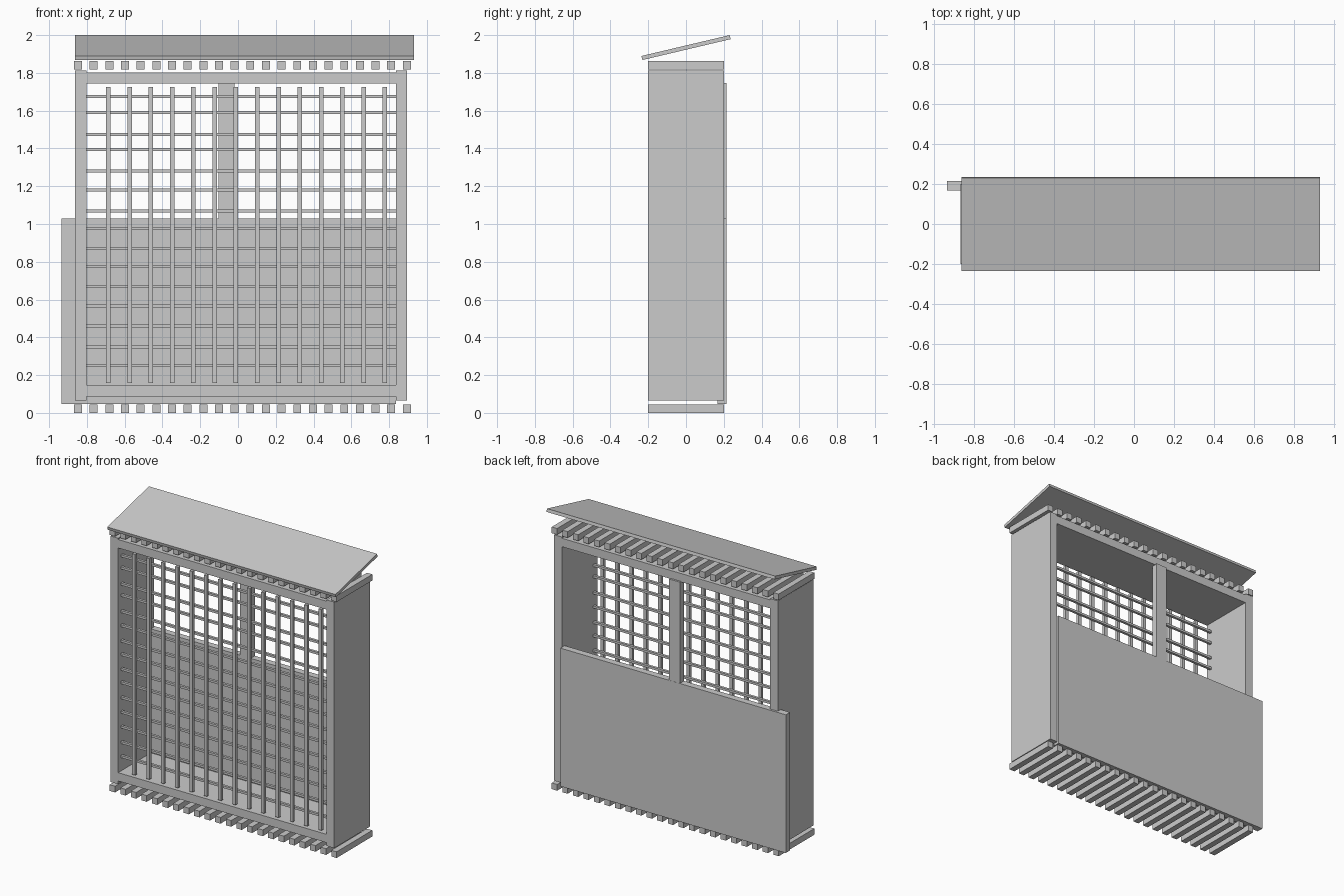
import bpy, bmesh, math
from mathutils import Matrix, Vector

if "Cube" in bpy.data.objects:
    bpy.data.objects.remove(bpy.data.objects["Cube"])


def boxes(name, spans, tilt=0.0):
    """One object from (x0, x1, y0, y1, z0, z1) boxes, optionally tilted about x."""
    bm = bmesh.new()
    for x0, x1, y0, y1, z0, z1 in spans:
        bmesh.ops.create_cube(bm, size=1, matrix=(
            Matrix.Translation(((x0 + x1) / 2, (y0 + y1) / 2, (z0 + z1) / 2))
            @ Matrix.Rotation(tilt, 4, 'X')
            @ Matrix.Diagonal(Vector((x1 - x0, y1 - y0, z1 - z0, 1)))))
    mesh = bpy.data.meshes.new(name)
    bm.to_mesh(mesh)
    bm.free()
    obj = bpy.data.objects.new(name, mesh)
    bpy.context.collection.objects.link(obj)
    return obj


# Open cabinet: two sides, floor and ceiling
L, R, D = -0.802, 0.836, 0.2
boxes("left_side", [(-0.862, L, -D, D, 0.065, 1.812)])
boxes("right_side", [(R, 0.896, -D, D, 0.065, 1.812)])
boxes("cabinet_floor", [(L, R, -D, D, 0.088, 0.147)])
boxes("cabinet_ceiling", [(L, R, -D, D, 1.743, 1.803)])

# Rows of slats under the cabinet and under the roof
for name, z in (("base_slats", 0.0), ("roof_slats", 1.818)):
    xs = [-0.868 + i * 1.741 / 21 for i in range(22)]
    boxes(name, [(x, x + 0.042, -D, D, z, z + 0.044) for x in xs])

# Back board, shifted to one side, and the post above it
boxes("back_board", [(-0.935, R, 0.168, 0.215, 0.047, 1.028)])
boxes("back_post", [(-0.102, -0.018, 0.168, 0.214, 1.028, 1.747)])

# Front lattice
vx = [-0.687 + i * 0.1127 for i in range(14)]
boxes("lattice_uprights",
      [(x - 0.012, x + 0.012, -0.19, -0.17, 0.158, 1.726) for x in vx])
hz = [0.25, 0.35, 0.46, 0.565, 0.668, 0.775, 0.87, 0.975,
      1.07, 1.18, 1.28, 1.395, 1.475, 1.59, 1.676]
boxes("lattice_rails",
      [(L, R, -0.17, -0.152, z - 0.008, z + 0.008) for z in hz])

# Sloping roof board
boxes("roof", [(-0.862, 0.931, -0.24, 0.24, 1.923, 1.945)], math.radians(13.3))
